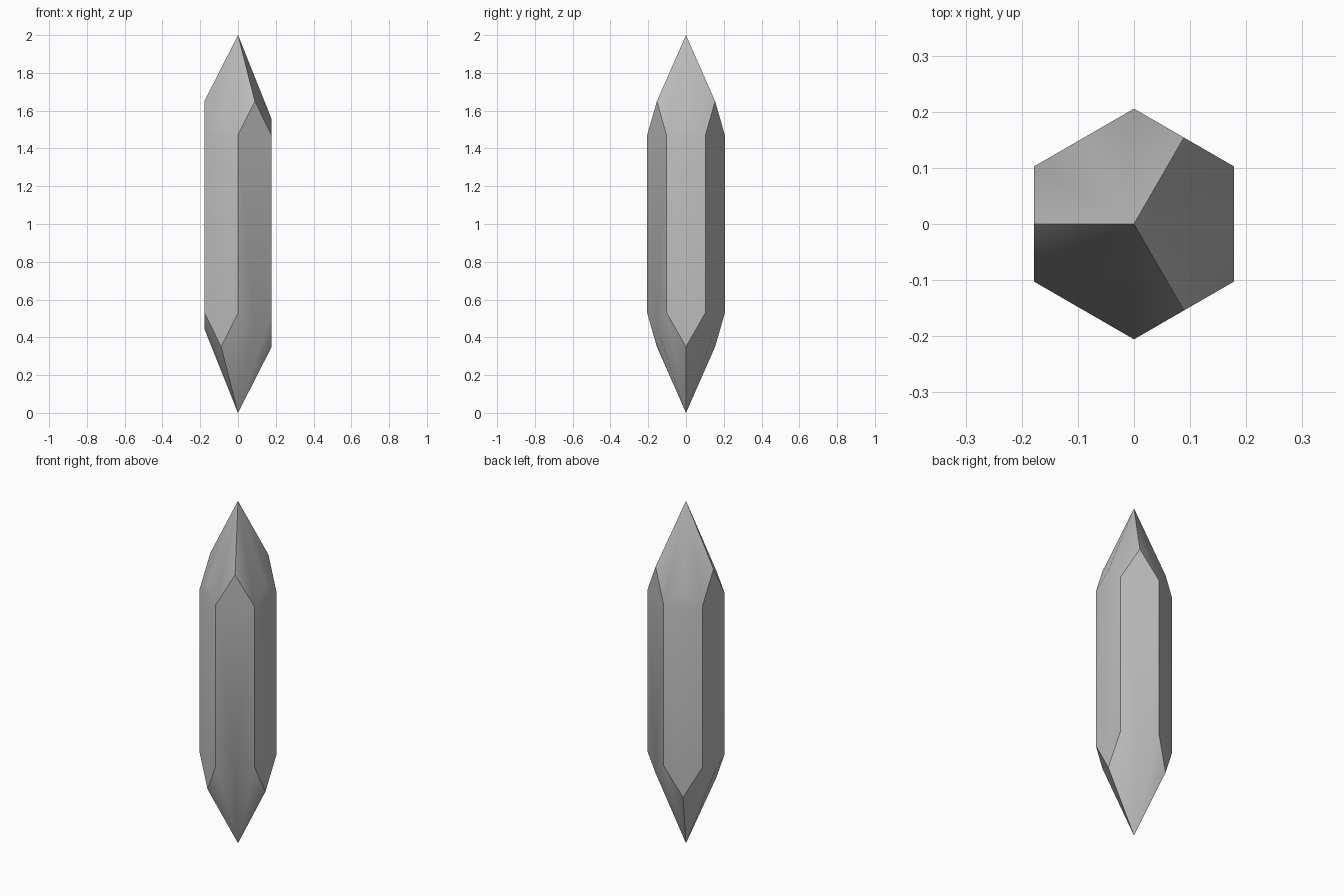
import bpy, bmesh
from math import cos, sin, radians

cube = bpy.data.objects.get("Cube")
if cube:
    bpy.data.objects.remove(cube, do_unlink=True)

RADIUS = 0.2055      # hexagon corner radius
CORNER_Z = 1.47      # height where prism corners end
RIDGE_Z = 1.65       # height of the sharp ridge feet
SOFT_Z = 1.555       # height of the soft fold feet

grey = bpy.data.materials.new("crystal grey")
grey.use_nodes = True
colour = (0.5, 0.5, 0.5, 1)
grey.diffuse_color = colour
grey.node_tree.nodes["Principled BSDF"].inputs["Base Color"].default_value = colour


def rim_height(i):
    """Upper rim: corners on odd steps, alternating ridge and soft fold on even."""
    if i % 2:
        return CORNER_Z
    return RIDGE_Z if i % 4 == 2 else SOFT_Z


# Hexagonal rims with corner and side-middle points every 30 degrees
bm = bmesh.new()
top, bottom = [], []
for i in range(12):
    a = radians(30 * i)
    r = RADIUS if i % 2 else RADIUS * cos(radians(30))
    x, y = r * cos(a), r * sin(a)
    top.append(bm.verts.new((x, y, rim_height(i))))
    bottom.append(bm.verts.new((x, y, 2 - rim_height(i + 2))))
apex = bm.verts.new((0, 0, 2))
nadir = bm.verts.new((0, 0, 0))

for i in range(0, 12, 2):
    j, k, p = i + 1, (i + 2) % 12, i - 1
    # Pointed ends
    bm.faces.new((apex, top[i], top[j], top[k]))
    bm.faces.new((nadir, bottom[k], bottom[j], bottom[i]))
    # Prism side
    bm.faces.new((bottom[p], bottom[i], bottom[j], top[j], top[i], top[p]))

bmesh.ops.recalc_face_normals(bm, faces=bm.faces[:])
mesh = bpy.data.meshes.new("crystal")
bm.to_mesh(mesh)
bm.free()
mesh.materials.append(grey)
crystal = bpy.data.objects.new("crystal", mesh)
bpy.context.collection.objects.link(crystal)

# Soft folds stay smooth, ridges and prism corners stay sharp
bpy.ops.object.select_all(action='DESELECT')
crystal.select_set(True)
bpy.context.view_layer.objects.active = crystal
bpy.ops.object.shade_smooth_by_angle(angle=radians(41))
